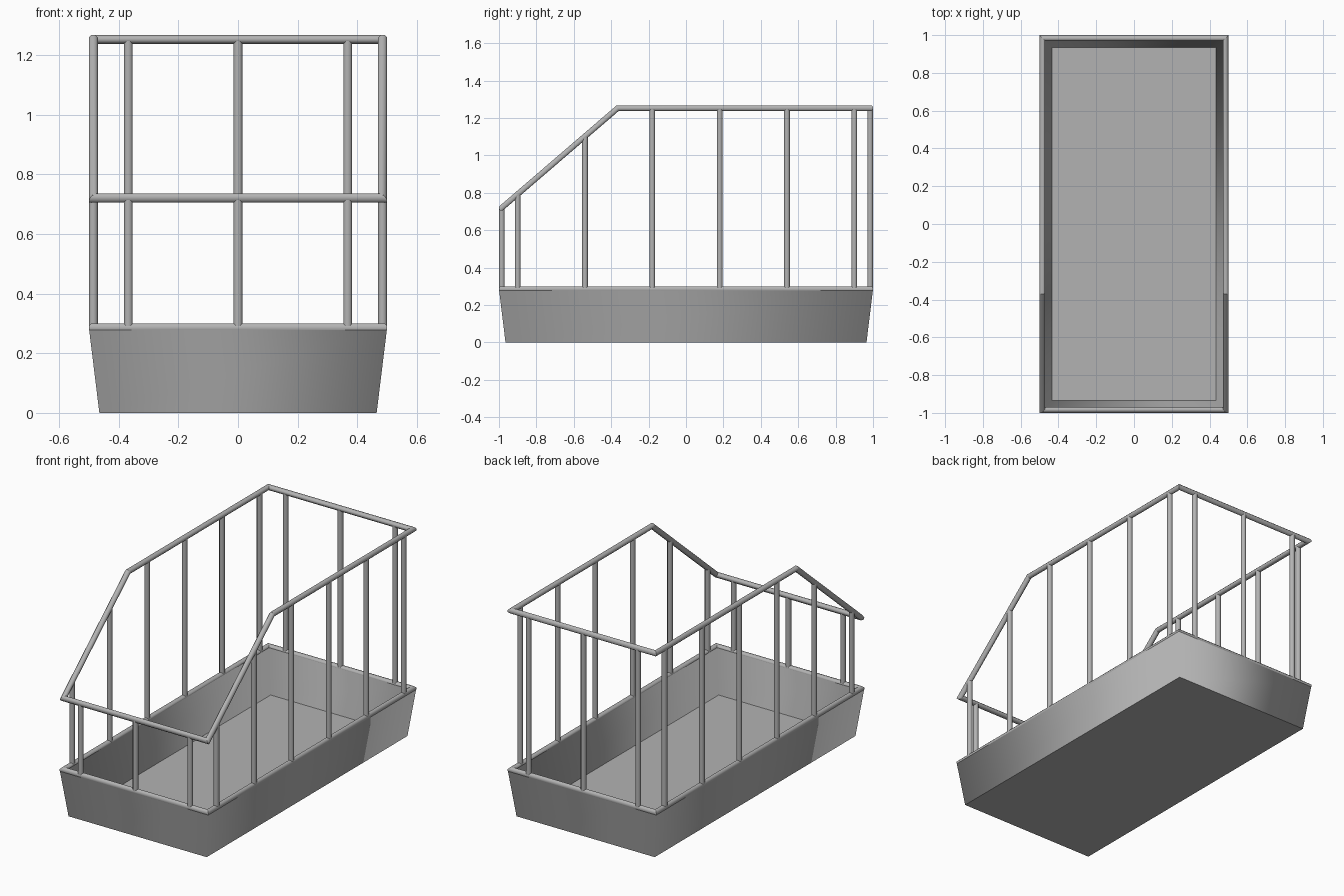
import bpy
import bmesh
import math
from mathutils import Vector

cube = bpy.data.objects.get("Cube")
if cube:
    bpy.data.objects.remove(cube, do_unlink=True)

grey = bpy.data.materials.new("plain_grey")
grey.use_nodes = True
colour = (0.45, 0.45, 0.45, 1)
grey.diffuse_color = colour
grey.node_tree.nodes["Principled BSDF"].inputs["Base Color"].default_value = colour

RADIUS = 0.015
SIDES = 8
EDGE_X, EDGE_Y = 0.485, 0.985    # centre line of all tubes
RIM_Z = 0.285
FRONT_Z, TOP_Z = 0.72, 1.253
BEND_Y = -0.365


def add_object(name, bm):
    mesh = bpy.data.meshes.new(name)
    bmesh.ops.recalc_face_normals(bm, faces=bm.faces)
    bm.to_mesh(mesh)
    bm.free()
    mesh.materials.append(grey)
    obj = bpy.data.objects.new(name, mesh)
    bpy.context.collection.objects.link(obj)
    return obj


def smooth_by_angle(obj):
    bpy.ops.object.select_all(action='DESELECT')
    obj.select_set(True)
    bpy.context.view_layer.objects.active = obj
    bpy.ops.object.shade_smooth_by_angle(angle=math.radians(50))


def tube_ring(bm, point, along, normal):
    """Ring round a tube, cut by the plane with the given normal."""
    up = Vector((0, 0, 1)) if abs(along.z) < 0.9 else Vector((0, 1, 0))
    side = along.cross(up).normalized()
    up = side.cross(along)
    ring = []
    for i in range(SIDES):
        a = math.tau * (i + 0.5) / SIDES
        offset = (side * math.cos(a) + up * math.sin(a)) * RADIUS / math.cos(math.pi / SIDES)
        offset -= along * (offset.dot(normal) / along.dot(normal))
        ring.append(bm.verts.new(point + offset))
    return ring


def bridge(bm, first, second):
    n = len(first)
    return [bm.faces.new((first[i], first[(i + 1) % n], second[(i + 1) % n], second[i]))
            for i in range(n)]


def mitred_loop(name, points):
    """Closed tube with mitred corners."""
    bm = bmesh.new()
    pts = [Vector(p) for p in points]
    n = len(pts)
    dirs = [(pts[(i + 1) % n] - pts[i]).normalized() for i in range(n)]
    for i in range(n):
        start = dirs[i - 1] + dirs[i]
        end = dirs[i] + dirs[(i + 1) % n]
        bridge(bm, tube_ring(bm, pts[i], dirs[i], start),
               tube_ring(bm, pts[(i + 1) % n], dirs[i], end))
    smooth_by_angle(add_object(name, bm))


def post(name, x, y, top):
    bm = bmesh.new()
    up = Vector((0, 0, 1))
    low = tube_ring(bm, Vector((x, y, RIM_Z)), up, up)
    high = tube_ring(bm, Vector((x, y, top)), up, up)
    bridge(bm, low, high)
    bm.faces.new(low)
    bm.faces.new(high)
    smooth_by_angle(add_object(name, bm))


# Open tray with sloping walls, softly shaded round its upright corners
bm = bmesh.new()
rings = []
for hx, hy, z in ((0.465, 0.965, 0), (0.5, 1.0, RIM_Z),
                  (0.47, 0.97, RIM_Z), (0.435, 0.935, 0.02)):
    rings.append([bm.verts.new((sx * hx, sy * hy, z))
                  for sx, sy in ((-1, -1), (1, -1), (1, 1), (-1, 1))])
for lower, upper in zip(rings, rings[1:]):
    bridge(bm, lower, upper)
bm.faces.new(rings[0])
bm.faces.new(rings[-1])
for face in bm.faces:
    face.smooth = True
for edge in bm.edges:
    a, b = edge.verts
    if abs(a.co.z - b.co.z) < 0.001:
        edge.smooth = False
add_object("tray", bm)

# Rim tube along the top of the tray
mitred_loop("tray_rim", [(-EDGE_X, -EDGE_Y, RIM_Z), (EDGE_X, -EDGE_Y, RIM_Z),
                         (EDGE_X, EDGE_Y, RIM_Z), (-EDGE_X, EDGE_Y, RIM_Z)])

# Handrail: low at the front, sloping up to a level back part
right_side = [(-EDGE_X, EDGE_Y, TOP_Z), (-EDGE_X, BEND_Y, TOP_Z), (-EDGE_X, -EDGE_Y, FRONT_Z)]
left_side = [(-x, y, z) for x, y, z in reversed(right_side)]
mitred_loop("handrail", right_side + left_side)

# Front and back posts
for label, x in (("right", -0.368), ("middle", 0), ("left", 0.368)):
    post("front_post_" + label, x, -EDGE_Y, FRONT_Z)
    post("back_post_" + label, x, EDGE_Y, TOP_Z)

# Side posts, ending on the handrail
slope = (TOP_Z - FRONT_Z) / (BEND_Y + EDGE_Y)
for label, side in (("right", -1), ("left", 1)):
    for i in range(6):
        y = -0.9 + 0.36 * i
        top = min(TOP_Z, FRONT_Z + slope * (y + EDGE_Y))
        post(f"{label}_post_{i + 1}", side * EDGE_X, y, top)
